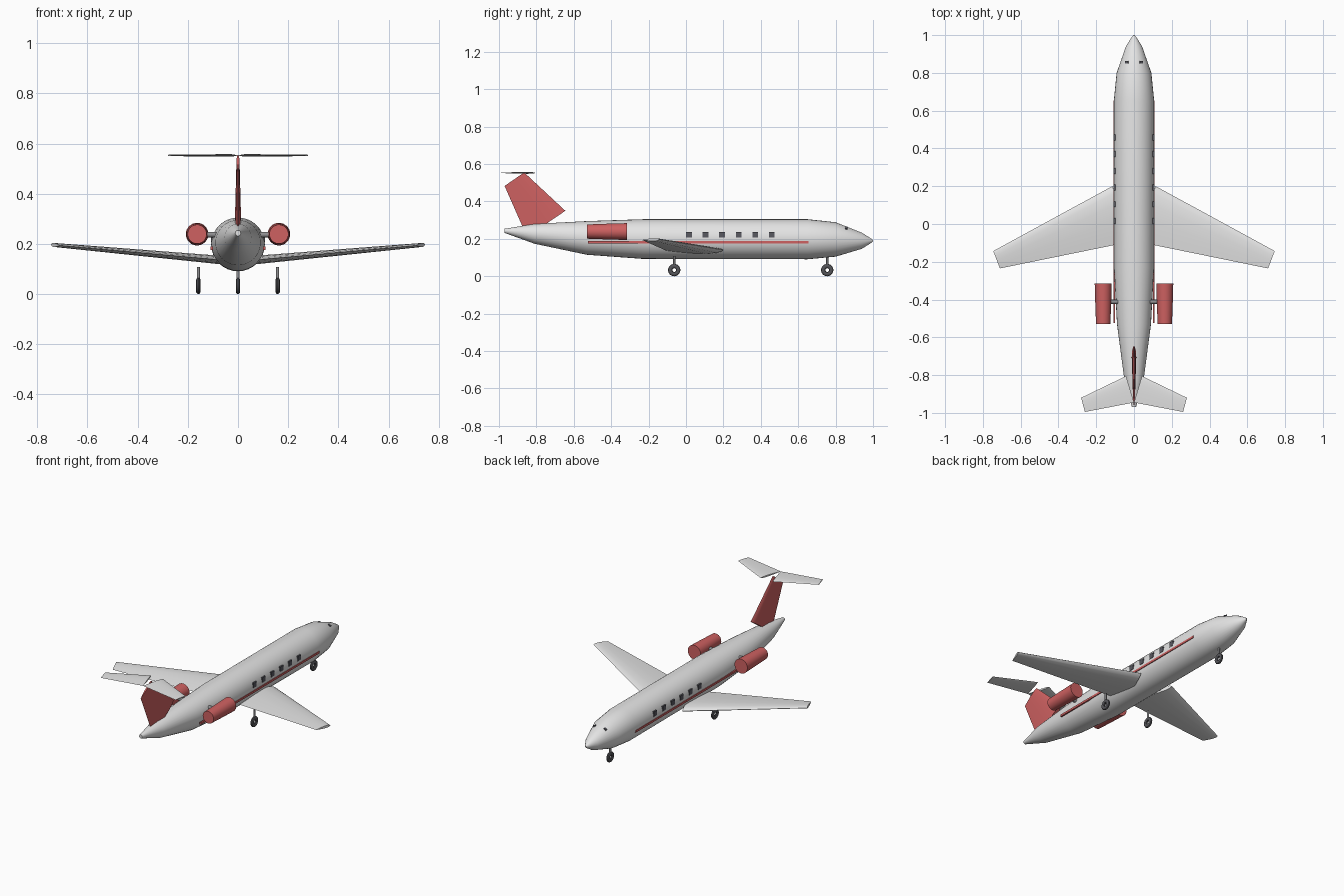
import bpy, bmesh, math
from mathutils import Vector, Matrix

cube = bpy.data.objects.get("Cube")
if cube:
    bpy.data.objects.remove(cube, do_unlink=True)


def material(name, r, g, b):
    m = bpy.data.materials.new(name)
    m.use_nodes = True
    m.diffuse_color = (r, g, b, 1)
    bsdf = next(n for n in m.node_tree.nodes if n.type == 'BSDF_PRINCIPLED')
    bsdf.inputs["Base Color"].default_value = (r, g, b, 1)
    return m


WHITE = material("white_paint", 0.78, 0.78, 0.78)
RED = material("red_paint", 0.62, 0.12, 0.12)
GLASS = material("dark_glass", 0.10, 0.10, 0.12)
RUBBER = material("dark_rubber", 0.09, 0.09, 0.10)
METAL = material("grey_metal", 0.28, 0.28, 0.29)


def finish(name, bm, mat, mirror=False):
    """Turn a bmesh into an object, smooth except at sharp edges."""
    bmesh.ops.recalc_face_normals(bm, faces=bm.faces)
    me = bpy.data.meshes.new(name)
    bm.to_mesh(me)
    bm.free()
    me.materials.append(mat)
    me.shade_smooth()
    me.set_sharp_from_angle(angle=math.radians(32))
    ob = bpy.data.objects.new(name, me)
    bpy.context.collection.objects.link(ob)
    if mirror:
        mod = ob.modifiers.new("Mirror", 'MIRROR')
        mod.use_mirror_merge = False
    return ob


def loft(rings):
    """Skin a list of closed rings and cap both ends."""
    bm = bmesh.new()
    vs = [[bm.verts.new(p) for p in ring] for ring in rings]
    n = len(vs[0])
    for a, b in zip(vs, vs[1:]):
        for i in range(n):
            j = (i + 1) % n
            bm.faces.new((a[i], a[j], b[j], b[i]))
    bm.faces.new(vs[0])
    bm.faces.new(vs[-1])
    return bm


def round_loft(stations, x=0, n=32):
    """Circular sections along y, each given as (y, centre z, radius)."""
    return loft([[(x + r * math.cos(2 * math.pi * i / n), y,
                   z + r * math.sin(2 * math.pi * i / n)) for i in range(n)]
                 for y, z, r in stations])


# Aerofoil as chord fraction and half-thickness fraction
FOIL = [(0.03, 0.38), (0.12, 0.78), (0.3, 1.0), (0.55, 0.8), (0.8, 0.4)]


def foil_ring(le, te, half, up):
    le, te, up = Vector(le), Vector(te), Vector(up)
    top = [le.lerp(te, t) + up * half * h for t, h in FOIL]
    low = [le.lerp(te, t) - up * half * h for t, h in reversed(FOIL)]
    return [le] + top + [te] + low


def surface(name, root, tip, up, mat, mirror):
    return finish(name, loft([foil_ring(*root, up), foil_ring(*tip, up)]), mat, mirror)


def box(bm, centre, size, rot=Matrix()):
    bmesh.ops.create_cube(bm, size=1, matrix=Matrix.Translation(centre) @ rot
                          @ Matrix.Diagonal((*size, 1)))


def rod(bm, a, b, r):
    a, b = Vector(a), Vector(b)
    rot = (b - a).to_track_quat('Z', 'Y').to_matrix().to_4x4()
    bmesh.ops.create_cone(bm, cap_ends=True, segments=16, radius1=r, radius2=r,
                          depth=(b - a).length,
                          matrix=Matrix.Translation((a + b) / 2) @ rot)


# Fuselage
finish("fuselage", round_loft([
    (-0.97, 0.243, 0.011), (-0.81, 0.227, 0.053), (-0.53, 0.205, 0.090),
    (-0.23, 0.199, 0.106), (0.65, 0.198, 0.107), (0.80, 0.197, 0.092),
    (0.94, 0.190, 0.043), (0.985, 0.190, 0.015), (1.0, 0.190, 0.004)]), WHITE)

# Wings, tailplane and fin
surface("wings", ((0.115, 0.20, 0.140), (0.0, -0.09, 0.130), 0.017),
        ((0.745, -0.143, 0.197), (0.71, -0.235, 0.194), 0.008), (0, 0, 1), WHITE, True)
surface("tailplane", ((0.042, -0.805, 0.553), (0.0, -0.945, 0.553), 0.005),
        ((0.28, -0.92, 0.553), (0.26, -0.995, 0.553), 0.003), (0, 0, 1), WHITE, True)
surface("tail_fin", ((0, -0.645, 0.35), (0, -0.85, 0.211), 0.012),
        ((0, -0.865, 0.555), (0, -0.97, 0.483), 0.006), (1, 0, 0), RED, False)

# Engines and their pylons
finish("engines", round_loft([(-0.53, 0.239, 0.038), (-0.42, 0.239, 0.042),
                              (-0.315, 0.239, 0.045)], x=0.163), RED, True)
bm = bmesh.new()
rod(bm, (0.08, -0.412, 0.237), (0.14, -0.412, 0.237), 0.011)
finish("engine_pylons", bm, METAL, True)

# Side stripes
bm = bmesh.new()
box(bm, (0.1045, 0.065, 0.183), (0.009, 1.18, 0.013))
finish("side_stripes", bm, RED, True)

# Cabin windows
bm = bmesh.new()
for i in range(6):
    box(bm, (0.1035, 0.016 + 0.0885 * i, 0.222), (0.009, 0.031, 0.031))
finish("cabin_windows", bm, GLASS, True)

# Cockpit windows
bm = bmesh.new()
box(bm, (0.038, 0.857, 0.257), (0.018, 0.012, 0.008), Matrix.Rotation(0.5, 4, 'Y'))
finish("cockpit_windows", bm, GLASS, True)


def tyre(bm, x, y, z, major=0.0215, minor=0.0115, n=24, m=10):
    grid = []
    for i in range(n):
        a = 2 * math.pi * i / n
        ring = []
        for j in range(m):
            b = 2 * math.pi * j / m
            r = major + minor * math.cos(b)
            ring.append(bm.verts.new((x + 0.8 * minor * math.sin(b),
                                      y + r * math.cos(a), z + r * math.sin(a))))
        grid.append(ring)
    for i in range(n):
        for j in range(m):
            k, l = (i + 1) % n, (j + 1) % m
            bm.faces.new((grid[i][j], grid[k][j], grid[k][l], grid[i][l]))


# Landing gear
for name, x, y in (("nose", 0, 0.755), ("main", 0.158, -0.063)):
    bm = bmesh.new()
    tyre(bm, x, y, 0.033)
    finish(name + "_wheel", bm, RUBBER, x > 0)
    bm = bmesh.new()
    rod(bm, (x, y, 0.052), (x, y, 0.108), 0.006)
    finish(name + "_strut", bm, METAL, x > 0)
